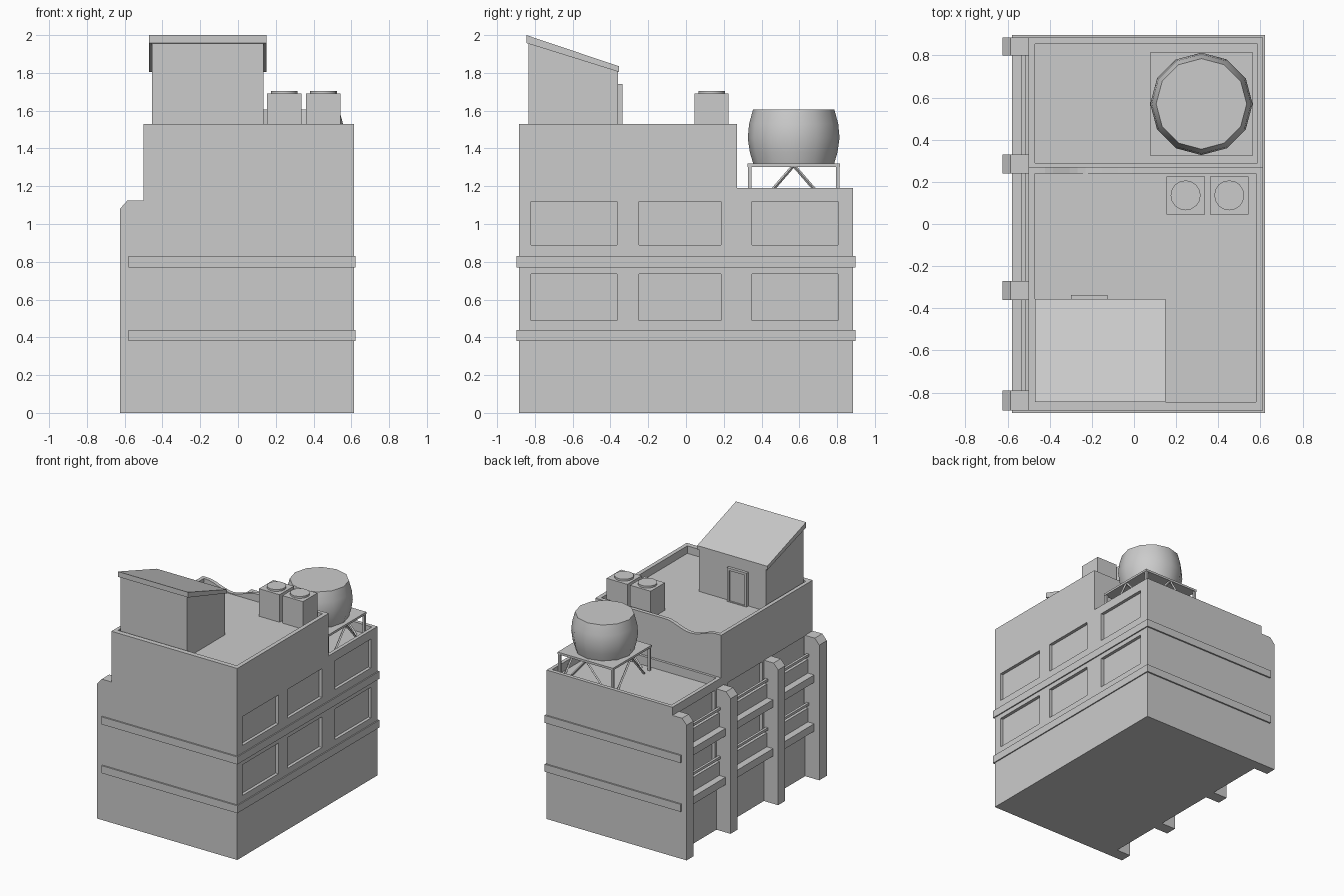
import bpy, bmesh, math
from mathutils import Vector

if "Cube" in bpy.data.objects:
    bpy.data.objects.remove(bpy.data.objects["Cube"])


def make(name, bm):
    bmesh.ops.recalc_face_normals(bm, faces=bm.faces)
    me = bpy.data.meshes.new(name)
    bm.to_mesh(me)
    bm.free()
    ob = bpy.data.objects.new(name, me)
    bpy.context.collection.objects.link(ob)
    return ob


def boxes(name, items):
    """Several boxes in one object, each (x0, x1, y0, y1, z0, z1)."""
    bm = bmesh.new()
    for x0, x1, y0, y1, z0, z1 in items:
        vs = bmesh.ops.create_cube(bm, size=1)["verts"]
        for v in vs:
            v.co = Vector((x0 if v.co.x < 0 else x1, y0 if v.co.y < 0 else y1,
                           z0 if v.co.z < 0 else z1))
    return make(name, bm)


def prism(name, pts, axis, a, b):
    """Extrude a profile along x (points are y,z) or along y (points are x,z)."""
    bm = bmesh.new()
    vs = [bm.verts.new((a, p, q) if axis == "x" else (p, a, q)) for p, q in pts]
    f = bm.faces.new(vs)
    r = bmesh.ops.extrude_face_region(bm, geom=[f])
    d = Vector((b - a, 0, 0)) if axis == "x" else Vector((0, b - a, 0))
    bmesh.ops.translate(bm, vec=d, verts=[g for g in r["geom"] if isinstance(g, bmesh.types.BMVert)])
    return make(name, bm)


def lathe(name, profile, n, loc):
    """Closed solid of revolution from (radius, z) points."""
    bm = bmesh.new()
    rings = [[bm.verts.new((loc[0] + r * math.cos(2 * math.pi * i / n),
                            loc[1] + r * math.sin(2 * math.pi * i / n), z))
              for i in range(n)] for r, z in profile]
    for lo, hi in zip(rings, rings[1:]):
        for i in range(n):
            j = (i + 1) % n
            bm.faces.new((lo[i], lo[j], hi[j], hi[i]))
    bm.faces.new(rings[0])
    bm.faces.new(rings[-1])
    ob = make(name, bm)
    bpy.context.view_layer.objects.active = ob
    ob.select_set(True)
    bpy.ops.object.shade_smooth_by_angle(angle=math.radians(40))
    ob.select_set(False)
    return ob


def cut(ob, cutter):
    m = ob.modifiers.new("cut", "BOOLEAN")
    m.object, m.operation, m.solver = cutter, "DIFFERENCE", "EXACT"
    bpy.context.view_layer.objects.active = ob
    bpy.ops.object.modifier_apply(modifier=m.name)
    bpy.data.objects.remove(cutter)


def beam(bm, p, q, r):
    p, q = Vector(p), Vector(q)
    d = q - p
    vs = bmesh.ops.create_cone(bm, cap_ends=True, segments=4, radius1=r, radius2=r,
                               depth=d.length)["verts"]
    rot = d.to_track_quat("Z", "Y")
    for v in vs:
        v.co = rot @ v.co + (p + q) / 2


ROOF, LOW = 1.47, 1.12
XL, XR, Y = -0.50, 0.613, 0.885
BAYS = [(-0.82, -0.365), (-0.25, 0.185), (0.35, 0.805)]
FLOORS = [(0.49, 0.735), (0.89, 1.12)]

# stepped building body
body = prism("building_body", [(-Y, 0), (Y, 0), (Y, 1.19), (0.27, 1.19), (0.27, 1.53), (-Y, 1.53)],
             "x", XL, XR)

# roof wells inside the parapets, and window recesses on both long sides
holes = [(-0.47, 0.58, -0.845, 0.24, ROOF, 1.7), (-0.47, 0.585, 0.29, 0.855, LOW, 1.3)]
for y0, y1 in BAYS:
    for z0, z1 in FLOORS:
        holes += [(XR - 0.025, XR + 0.1, y0, y1, z0, z1), (XL - 0.1, XL + 0.025, y0, y1, z0, z1)]
cut(body, boxes("well_cutter", holes))

# worn dip in the rear parapet of the upper roof
dip = [(-0.46 + 0.46 * i / 12, 1.531 - 0.055 * math.sin(math.pi * i / 12) ** 2) for i in range(13)]
cut(body, prism("dip_cutter", dip + [(0.0, 1.6), (-0.46, 1.6)], "y", 0.2, 0.33))

# floor bands that become ledges on the left side
boxes("floor_bands", [(-0.58, 0.622, -0.897, 0.897, z, z + 0.06) for z in (0.38, 0.77)])

# left side pilasters with chamfered tops
for i, (y0, y1) in enumerate([(-Y, -0.79), (-0.36, -0.27), (0.24, 0.33), (0.80, Y)]):
    prism(f"pilaster_{i + 1}", [(-0.625, 0), (-0.625, 1.08), (-0.585, 1.125), (-0.49, 1.125), (-0.49, 0)],
          "y", y0, y1)

# low window walls and cap rails above the ledges
walls, rails = [], []
for y0, y1 in [(-0.79, -0.36), (-0.27, 0.24), (0.33, 0.80)]:
    for z in (0.44, 0.83):
        walls.append((-0.525, -0.49, y0, y1, z - 0.01, z + 0.11))
        rails.append((-0.535, -0.515, y0, y1, z + 0.135, z + 0.155))
boxes("window_walls", walls)
boxes("window_rails", rails)

# stair house with a sloping roof
prism("stair_house", [(-0.835, ROOF - 0.01), (-0.36, ROOF - 0.01), (-0.36, 1.815), (-0.835, 1.965)],
      "x", -0.455, 0.135)
prism("stair_house_roof", [(-0.845, 1.958), (-0.355, 1.805), (-0.355, 1.835), (-0.845, 2.0)],
      "x", -0.47, 0.15)
door = boxes("stair_door", [(-0.30, -0.125, -0.37, -0.337, ROOF - 0.005, 1.74)])
cut(door, boxes("door_cutter", [(-0.28, -0.145, -0.348, -0.3, ROOF + 0.005, 1.72)]))

# cooling units with round caps
for i, x in enumerate((0.245, 0.452)):
    boxes(f"cooling_unit_{i + 1}", [(x - 0.091, x + 0.091, 0.045, 0.226, ROOF - 0.01, 1.69)])
    lathe(f"cooling_cap_{i + 1}", [(0.071, 1.68), (0.071, 1.705)], 16, (x, 0.136))

# water tank
CX, CY = 0.32, 0.57
lathe("water_tank", [(0.213, 1.315), (0.232, 1.38), (0.243, 1.455), (0.236, 1.53), (0.215, 1.607)],
      12, (CX, CY))

# tank stand: platform, corner legs and angled braces on each side
R = 0.245
boxes("tank_platform", [(CX - R, CX + R, CY - R, CY + R, 1.303, 1.32)])
k = R - 0.012
boxes("tank_legs", [(CX + a * k - 0.009, CX + a * k + 0.009, CY + b * k - 0.009, CY + b * k + 0.009,
                     LOW - 0.005, 1.31) for a in (-1, 1) for b in (-1, 1)])
bm = bmesh.new()
for s in (-1, 1):
    for t in (-0.165, 0.165):
        beam(bm, (CX + s * k, CY, 1.31), (CX + s * k, CY + t, LOW), 0.009)
        beam(bm, (CX, CY + s * k, 1.31), (CX + t, CY + s * k, LOW), 0.009)
make("tank_braces", bm)
